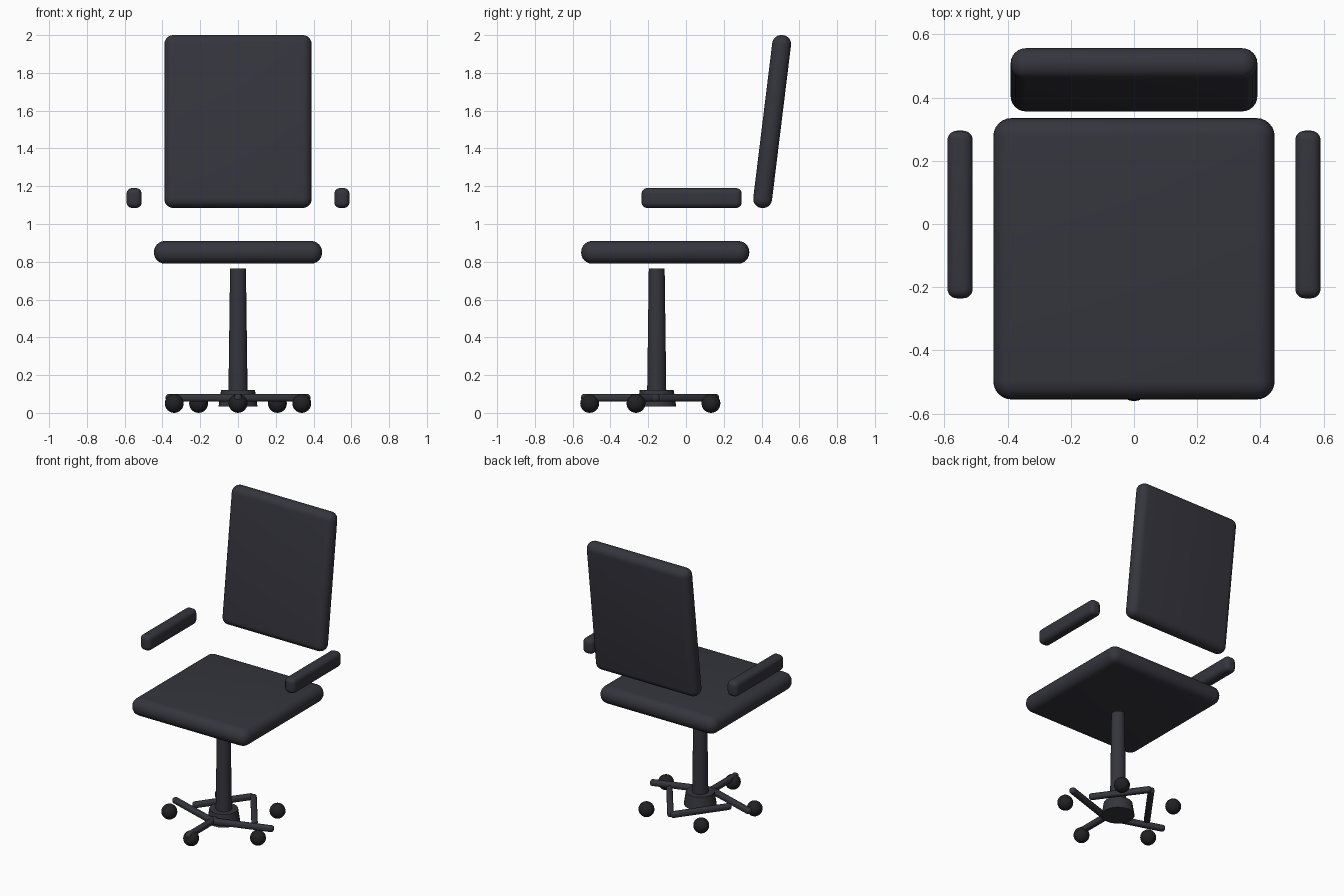
import bpy
from math import radians, sin, cos

if "Cube" in bpy.data.objects:
    bpy.data.objects.remove(bpy.data.objects["Cube"])

CY = -0.155  # y of the column axis


def material(name, rgb):
    m = bpy.data.materials.new(name)
    m.diffuse_color = (*rgb, 1)
    m.use_nodes = True
    m.node_tree.nodes["Principled BSDF"].inputs["Base Color"].default_value = m.diffuse_color
    return m


dark = material("dark_fabric", (0.035, 0.035, 0.047))
black = material("black_rubber", (0.015, 0.015, 0.018))


def finish(name, mat):
    ob = bpy.context.object
    ob.name = name
    ob.data.materials.append(mat)
    bpy.ops.object.shade_smooth_by_angle(angle=radians(35))
    return ob


def pad(name, loc, size, radius, rot=(0, 0, 0), segments=6):
    """Box with rounded edges."""
    bpy.ops.mesh.primitive_cube_add(size=1, location=loc, rotation=rot)
    ob = bpy.context.object
    ob.scale = size
    bpy.ops.object.transform_apply(location=False, rotation=False, scale=True)
    bev = ob.modifiers.new("round", 'BEVEL')
    bev.width = radius
    bev.segments = segments
    bev.limit_method = 'NONE'
    bpy.ops.object.modifier_apply(modifier=bev.name)
    return finish(name, dark)


def cone(name, r1, r2, z0, z1, sides):
    bpy.ops.mesh.primitive_cone_add(vertices=sides, radius1=r1, radius2=r2,
                                    depth=z1 - z0, location=(0, CY, (z0 + z1) / 2))
    return finish(name, dark)


# cushions
pad("seat", (0, -0.11, 0.85), (0.89, 0.89, 0.12), 0.058)
pad("backrest", (0, 0.456, 1.5425), (0.78, 0.10, 0.922), 0.048, (radians(-7), 0, 0))

# armrests
for side, s in (("left", -1), ("right", 1)):
    pad(f"armrest_{side}", (0.55 * s, 0.03, 1.1375), (0.08, 0.53, 0.105), 0.03)

# column and hub
cone("column", 0.051, 0.042, 0.08, 0.765, 32)
cone("hub", 0.103, 0.09, 0.035, 0.12, 24)

# five star legs (each turned to the mirrored angle) and casters
for i in range(5):
    a = radians(-90 + 72 * i)
    pad(f"leg_{i + 1}", (0.2 * cos(a), CY + 0.2 * sin(a), 0.08),
        (0.4, 0.04, 0.04), 0.015, (0, 0, -a), 4)
    bpy.ops.mesh.primitive_uv_sphere_add(
        segments=24, ring_count=12, radius=0.05,
        location=(0.355 * cos(a), CY + 0.355 * sin(a), 0.05))
    finish(f"caster_{i + 1}", black)
